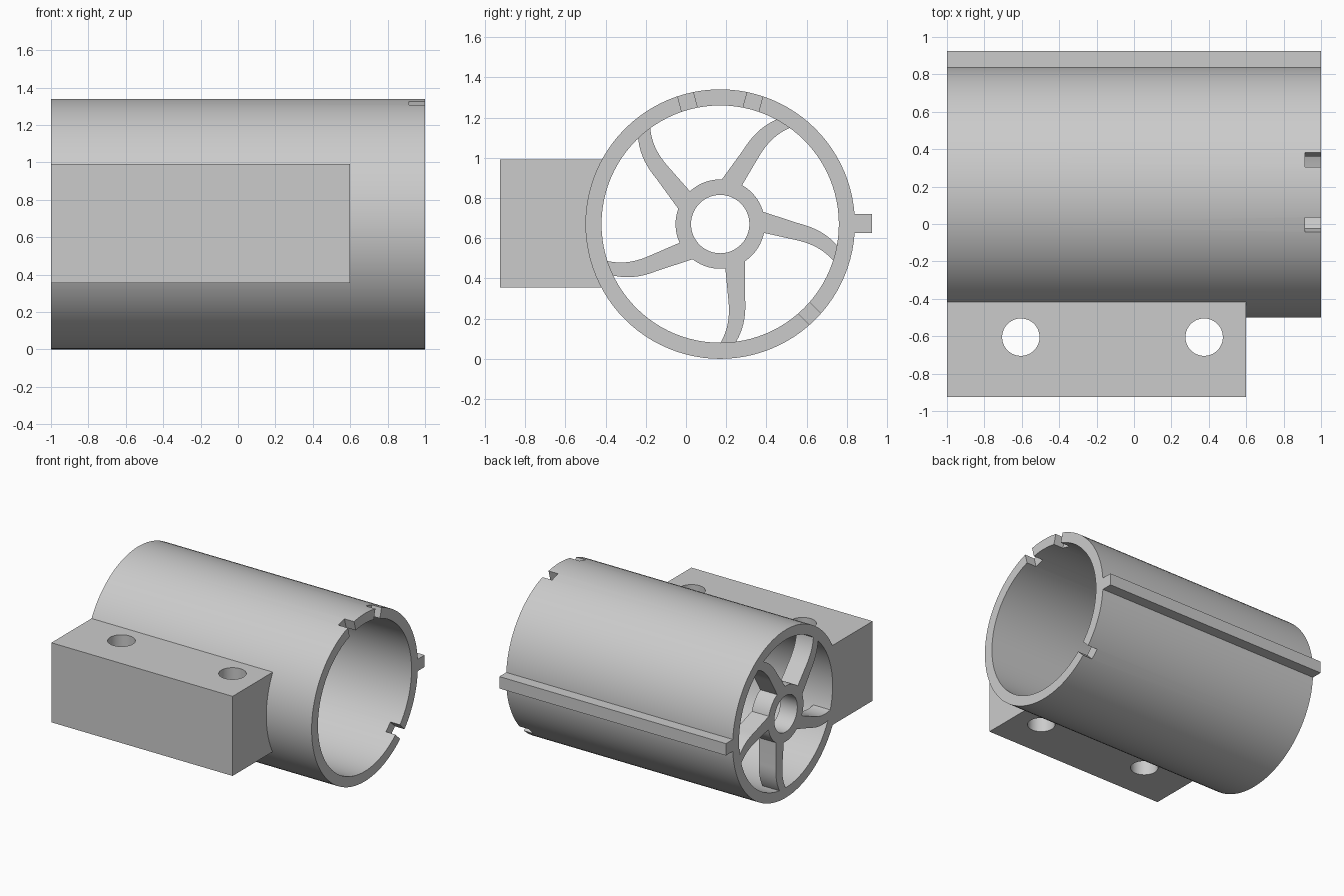
import bpy
import bmesh
import math
from mathutils import Matrix, Vector
from mathutils.geometry import interpolate_bezier

if "Cube" in bpy.data.objects:
    bpy.data.objects.remove(bpy.data.objects["Cube"])

AXIS_Y, AXIS_Z = 0.17, 0.67      # tube axis, running along x
OUTER, INNER = 0.67, 0.59
WEB = 0.15                       # depth of hub and spokes

grey = bpy.data.materials.new("light_grey")
grey.use_nodes = True
colour = (0.6, 0.6, 0.6, 1)
grey.diffuse_color = colour
grey.node_tree.nodes["Principled BSDF"].inputs["Base Color"].default_value = colour


def finish(name, bm):
    bmesh.ops.recalc_face_normals(bm, faces=bm.faces)
    mesh = bpy.data.meshes.new(name)
    bm.to_mesh(mesh)
    bm.free()
    mesh.materials.append(grey)
    obj = bpy.data.objects.new(name, mesh)
    bpy.context.collection.objects.link(obj)
    return obj


def box(name, low, high):
    low, high = Vector(low), Vector(high)
    bm = bmesh.new()
    size = Matrix.Diagonal((*(high - low), 1))
    bmesh.ops.create_cube(bm, size=1, matrix=Matrix.Translation((low + high) / 2) @ size)
    return finish(name, bm)


def cylinder(name, radius, length, matrix):
    bm = bmesh.new()
    bmesh.ops.create_cone(bm, cap_ends=True, segments=96, radius1=radius,
                          radius2=radius, depth=length, matrix=matrix)
    return finish(name, bm)


def tube(name, outer, inner, x0, x1, sides=96):
    bm = bmesh.new()
    loops = []
    for radius, x in ((outer, x0), (outer, x1), (inner, x1), (inner, x0)):
        loops.append([bm.verts.new((x, AXIS_Y + radius * math.cos(i * math.tau / sides),
                                    AXIS_Z + radius * math.sin(i * math.tau / sides)))
                      for i in range(sides)])
    for k in range(4):
        a, b = loops[k], loops[(k + 1) % 4]
        for i in range(sides):
            j = (i + 1) % sides
            bm.faces.new((a[i], a[j], b[j], b[i]))
    return finish(name, bm)


def select_only(obj):
    bpy.ops.object.select_all(action="DESELECT")
    obj.select_set(True)
    bpy.context.view_layer.objects.active = obj


def cut(obj, cutters):
    select_only(obj)
    for cutter in cutters:
        mod = obj.modifiers.new("cut", "BOOLEAN")
        mod.operation = "DIFFERENCE"
        mod.solver = "EXACT"
        mod.object = cutter
        bpy.ops.object.modifier_apply(modifier=mod.name)
        bpy.data.objects.remove(cutter)


def smooth(obj):
    select_only(obj)
    bpy.ops.object.shade_smooth_by_angle(angle=math.radians(30))


# Main tube with three locating notches in its open end
barrel = tube("barrel", OUTER, INNER, -1, 1)
notches = []
for degrees in (105, 75, -45):
    notch = box("notch_cutter", (0.915, 0.52, -0.04), (1.1, 0.75, 0.04))
    notch.data.transform(Matrix.Translation((0, AXIS_Y, AXIS_Z))
                         @ Matrix.Rotation(math.radians(degrees), 4, "X"))
    notches.append(notch)
cut(barrel, notches)
smooth(barrel)

# Mounting block, hollowed to fit the tube, with two vertical bolt holes
block = box("mounting_block", (-1, -0.925, 0.355), (0.6, -0.3, 0.99))
along_x = Matrix.Translation((0, AXIS_Y, AXIS_Z)) @ Matrix.Rotation(math.pi / 2, 4, "Y")
cut(block, [cylinder("tube_cutter", 0.64, 3, along_x)]
    + [cylinder("bolt_cutter", 0.1, 2, Matrix.Translation((x, -0.605, 0.67)))
       for x in (-0.605, 0.375)])
smooth(block)

# Guide rail along the back
box("guide_rail", (-1, 0.825, 0.625), (1, 0.925, 0.72))

# Hub ring at the closed end
smooth(tube("hub", 0.222, 0.145, -1, -1 + WEB))

# Five curved spokes, outlined around the axis in (y, z)
edge_a = [Vector((0.025, -0.212))] + interpolate_bezier(
    Vector((0.04, -0.37)), Vector((0.05, -0.46)), Vector((0.04, -0.53)), Vector((-0.005, -0.6)), 12)
edge_b = [Vector((0.124, -0.178))] + interpolate_bezier(
    Vector((0.124, -0.37)), Vector((0.13, -0.46)), Vector((0.115, -0.53)), Vector((0.07, -0.6)), 12)
outline = [Vector(p[:2]) for p in edge_a + edge_b[::-1]]
for n in range(5):
    bm = bmesh.new()
    face = bm.faces.new([bm.verts.new((-1, p.x, p.y)) for p in outline])
    solid = bmesh.ops.extrude_face_region(bm, geom=[face])
    moved = [v for v in solid["geom"] if isinstance(v, bmesh.types.BMVert)]
    bmesh.ops.translate(bm, verts=moved, vec=(WEB, 0, 0))
    turn = Matrix.Translation((0, AXIS_Y, AXIS_Z)) @ Matrix.Rotation(n * math.tau / 5, 4, "X")
    bmesh.ops.transform(bm, matrix=turn, verts=bm.verts)
    smooth(finish(f"spoke_{n + 1}", bm))
